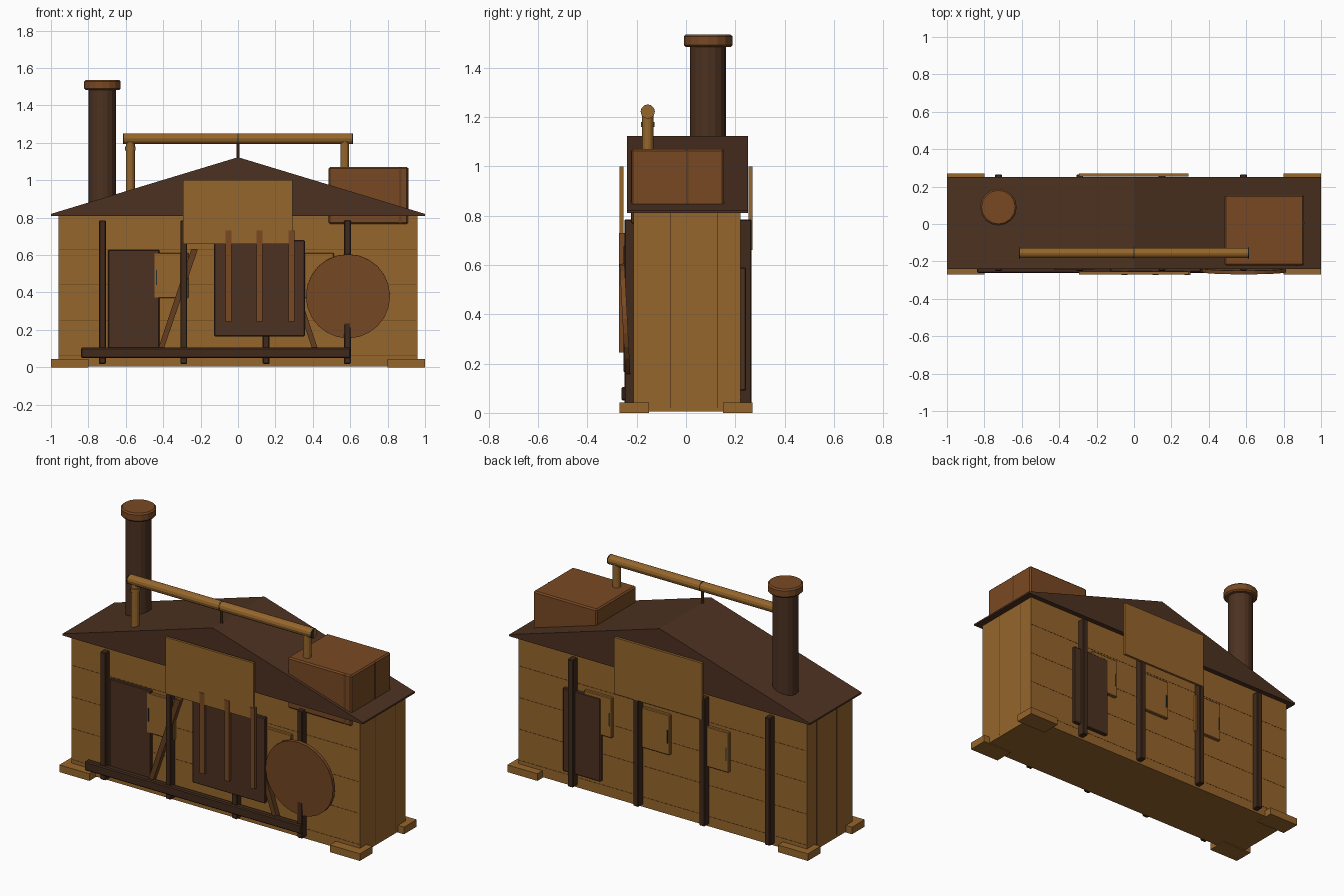
import bpy, bmesh, math
from mathutils import Vector

if "Cube" in bpy.data.objects:
    bpy.data.objects.remove(bpy.data.objects["Cube"])


def mat(name, rgb):
    m = bpy.data.materials.new(name)
    m.diffuse_color = (*rgb, 1)
    m.use_nodes = True
    m.node_tree.nodes["Principled BSDF"].inputs["Base Color"].default_value = m.diffuse_color
    return m


GOLD = mat("golden wood", (0.305, 0.133, 0.025))
DARK = mat("dark brown", (0.073, 0.031, 0.015))
POST = mat("deep brown", (0.052, 0.023, 0.011))
RUST = mat("rust brown", (0.190, 0.066, 0.017))
BRACE = mat("mid brown", (0.125, 0.048, 0.014))
TEAL = mat("dark iron", (0.020, 0.032, 0.028))


def make(name, bm, m, bevel=0):
    bmesh.ops.recalc_face_normals(bm, faces=bm.faces)
    me = bpy.data.meshes.new(name)
    bm.to_mesh(me)
    bm.free()
    me.materials.append(m)
    ob = bpy.data.objects.new(name, me)
    bpy.context.collection.objects.link(ob)
    if bevel:
        b = ob.modifiers.new("bevel", 'BEVEL')
        b.width, b.segments = bevel, 1
    return ob


def box(name, x, y, z, m, bevel=0):
    """Box from (min, max) ranges."""
    bm = bmesh.new()
    bmesh.ops.create_cube(bm, size=1)
    for v in bm.verts:
        v.co = [r[0] + (c + 0.5) * (r[1] - r[0]) for c, r in zip(v.co, (x, y, z))]
    return make(name, bm, m, bevel)


def rod(name, a, b, r, m, sides=12, bevel=0):
    """Cylinder between two points."""
    a, b = Vector(a), Vector(b)
    bm = bmesh.new()
    bmesh.ops.create_cone(bm, cap_ends=True, segments=sides, radius1=r, radius2=r,
                          depth=(b - a).length)
    ob = make(name, bm, m, bevel)
    ob.location = (a + b) / 2
    ob.rotation_euler = (b - a).to_track_quat('Z', 'Y').to_euler()
    return ob


# Walls
box("walls", (-0.96, 0.96), (-0.212, 0.222), (0.005, 0.82), GOLD)
for i, z in enumerate((0.063, 0.25, 0.44, 0.63)):
    box(f"wall_seam_{i}", (-0.955, 0.955), (-0.213, 0.223), (z, z + 0.003), BRACE)
for i, y in enumerate((-0.065, 0.125)):
    box(f"side_seam_{i}", (-0.961, 0.961), (y, y + 0.004), (0.02, 0.81), BRACE)

# Corner footings
for sx in (-1, 1):
    for sy in (-1, 1):
        box("corner_footing", sorted((sx * 0.8, sx)), sorted((sy * 0.15, sy * 0.27)),
            (0, 0.043), GOLD)

# Gable roof prism
bm = bmesh.new()
prof = [(-1, 0.81), (1, 0.81), (1, 0.82), (0, 1.123), (-1, 0.82)]
face = bm.faces.new([bm.verts.new((x, -0.24, z)) for x, z in prof])
ext = bmesh.ops.extrude_face_region(bm, geom=[face])
bmesh.ops.translate(bm, vec=(0, 0.492, 0),
                    verts=[g for g in ext["geom"] if isinstance(g, bmesh.types.BMVert)])
make("roof", bm, DARK)

# Chimney
rod("chimney", (-0.725, 0.09, 0.80), (-0.725, 0.09, 1.49), 0.073, DARK, 16)
rod("chimney_cap", (-0.725, 0.09, 1.483), (-0.725, 0.09, 1.535), 0.098, RUST, 16, 0.008)

# Roof box with seam bands
box("roof_box", (0.485, 0.91), (-0.222, 0.155), (0.765, 1.07), RUST, 0.008)
box("roof_box_seam", (0.909, 0.912), (0.0, 0.01), (0.84, 1.065), BRACE)
box("roof_box_band", (0.86, 0.875), (-0.224, -0.221), (0.77, 1.065), BRACE)

# Roof pipe with uprights, rings and prop
PY = -0.155
rod("roof_pipe", (-0.615, PY, 1.222), (0.615, PY, 1.222), 0.028, GOLD)
for x in (-0.575, 0.57):
    rod("pipe_upright", (x, PY, 0.85), (x, PY, 1.222), 0.023, GOLD)
rod("upright_collar", (-0.575, PY, 1.16), (-0.575, PY, 1.18), 0.028, GOLD)
for x in (-0.612, 0, 0.612):
    rod("pipe_ring", (x - 0.003, PY, 1.222), (x + 0.003, PY, 1.222), 0.029, TEAL)
rod("pipe_prop", (0, PY, 1.10), (0, PY, 1.21), 0.008, BRACE, 8)

# Posts, windows and upper panels on both long sides
for side, s in (("front", -1), ("back", 1)):
    wall = 0.21 if s < 0 else 0.22
    out = 0.25 if s < 0 else 0.265

    def span(a, b):
        return sorted((s * a, s * b))
    for x in (-0.725, -0.29, 0.15, 0.585):
        box(f"{side}_post", (x - 0.018, x + 0.018), span(wall - 0.01, out), (0.018, 0.785),
            POST, 0.004)
    for x in (-0.357, 0.035, 0.42):
        box(f"{side}_shutter", (x - 0.093, x + 0.093), span(wall - 0.01, wall + 0.02),
            (0.37, 0.612), GOLD, 0.004)
        box(f"{side}_shutter_latch", (x - 0.082, x - 0.075), span(wall, wall + 0.022),
            (0.44, 0.52), TEAL)
    box(f"{side}_upper_panel", (-0.295, 0.292), span(0.254, 0.269), (0.66, 1.0), GOLD)

# Doors
box("front_door", (-0.695, -0.42), (-0.23, -0.2), (0.09, 0.628), DARK, 0.004)
box("back_door", (0.40, 0.65), (0.21, 0.243), (0.09, 0.59), DARK, 0.004)

# Diagonal braces
for s in (-1, 1):
    bm = bmesh.new()
    pts = [(0.40, 0.09), (0.43, 0.09), (0.25, 0.63), (0.215, 0.63)]
    face = bm.faces.new([bm.verts.new((s * x, -0.242, z)) for x, z in pts])
    ext = bmesh.ops.extrude_face_region(bm, geom=[face])
    bmesh.ops.translate(bm, vec=(0, 0.035, 0),
                        verts=[g for g in ext["geom"] if isinstance(g, bmesh.types.BMVert)])
    make("diagonal_brace", bm, BRACE)

# Low front beam
box("front_beam", (-0.84, 0.602), (-0.262, -0.225), (0.05, 0.105), POST, 0.006)

# Hanging sheet with straps
box("hanging_sheet", (-0.127, 0.357), (-0.254, -0.23), (0.165, 0.68), DARK, 0.004)
for x in (-0.05, 0.115, 0.285):
    box("sheet_strap", (x - 0.016, x + 0.016), (-0.272, -0.25), (0.245, 0.73), RUST)

# Round shield leaning on the post
disk = rod("round_disk", (0.588, -0.2576, 0.38), (0.588, -0.2376, 0.38), 0.225, RUST, 24)
disk.rotation_euler = (math.radians(93), 0, 0)
